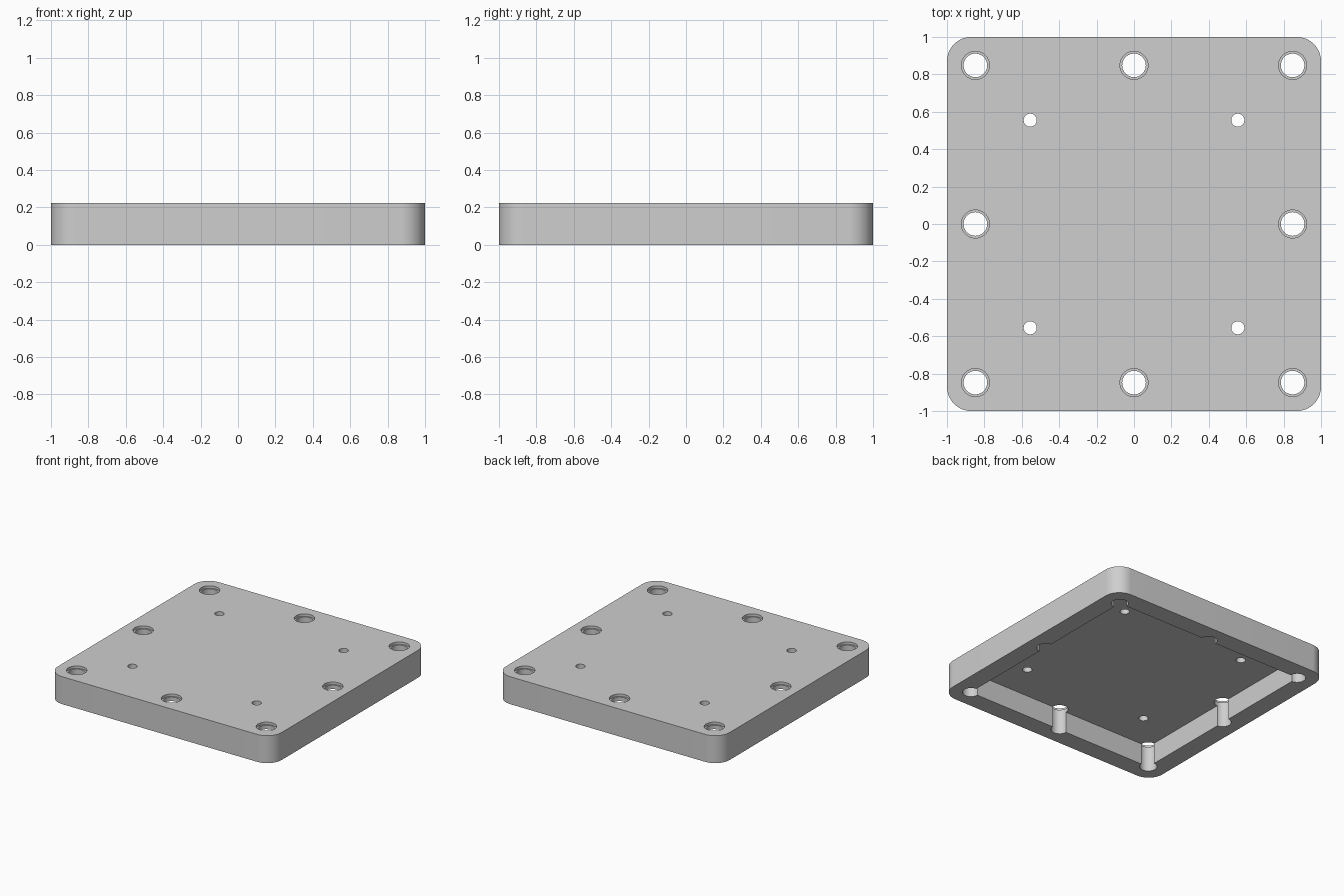
import bpy, bmesh, math
from mathutils import Matrix

default = bpy.data.objects.get("Cube")
if default:
    bpy.data.objects.remove(default, do_unlink=True)

HEIGHT = 0.222
CEILING = 0.17      # top of the hollow underside
CAVITY = 0.85       # half width of the hollow
SCREW = 0.848       # screw hole offset
PIN = 0.555         # small hole offset

# Material
gray = bpy.data.materials.new("light_gray")
gray.use_nodes = True
color = (0.62, 0.62, 0.62, 1)
gray.diffuse_color = color
gray.node_tree.nodes["Principled BSDF"].inputs["Base Color"].default_value = color


def make_object(name, bm):
    mesh = bpy.data.meshes.new(name)
    bm.to_mesh(mesh)
    bm.free()
    mesh.materials.append(gray)
    obj = bpy.data.objects.new(name, mesh)
    bpy.context.collection.objects.link(obj)
    return obj


def add_box(bm, half, z0, z1):
    matrix = Matrix.Translation((0, 0, (z0 + z1) / 2)) @ Matrix.Diagonal((2 * half, 2 * half, z1 - z0, 1))
    bmesh.ops.create_cube(bm, size=1, matrix=matrix)


def add_cylinders(bm, points, radius, z0, z1, sides=48):
    for x, y in points:
        bmesh.ops.create_cone(bm, cap_ends=True, segments=sides, radius1=radius, radius2=radius,
                              depth=z1 - z0, matrix=Matrix.Translation((x, y, (z0 + z1) / 2)))


def cut(target, cutter):
    bpy.context.view_layer.objects.active = target
    mod = target.modifiers.new(cutter.name, "BOOLEAN")
    mod.operation = "DIFFERENCE"
    mod.solver = "EXACT"
    mod.object = cutter
    bpy.ops.object.modifier_apply(modifier=mod.name)
    bpy.data.objects.remove(cutter, do_unlink=True)


# Plate with rounded vertical corners
bm = bmesh.new()
add_box(bm, 1, 0, HEIGHT)
corners = [e for e in bm.edges if abs(e.verts[0].co.z - e.verts[1].co.z) > 0.1]
bmesh.ops.bevel(bm, geom=corners, offset=0.13, segments=16, profile=0.5, affect="EDGES")
plate = make_object("cover_plate", bm)

# Hollow underside
bm = bmesh.new()
add_box(bm, CAVITY, -0.1, CEILING)
cut(plate, make_object("cavity_cutter", bm))

# Screw holes around the rim and four small holes
steps = (-SCREW, 0, SCREW)
screws = [(x, y) for x in steps for y in steps if x or y]
pins = [(x, y) for x in (-PIN, PIN) for y in (-PIN, PIN)]
bm = bmesh.new()
add_cylinders(bm, screws, 0.063, -0.1, 0.4)
add_cylinders(bm, pins, 0.035, -0.1, 0.4, 32)
cut(plate, make_object("hole_cutter", bm))

# Shallow counterbores on the top
bm = bmesh.new()
add_cylinders(bm, screws, 0.075, HEIGHT - 0.02, 0.4)
cut(plate, make_object("counterbore_cutter", bm))

# Smooth round walls, sharp rims
for obj in bpy.context.selected_objects:
    obj.select_set(False)
plate.select_set(True)
bpy.context.view_layer.objects.active = plate
bpy.ops.object.shade_smooth_by_angle(angle=math.radians(30))
